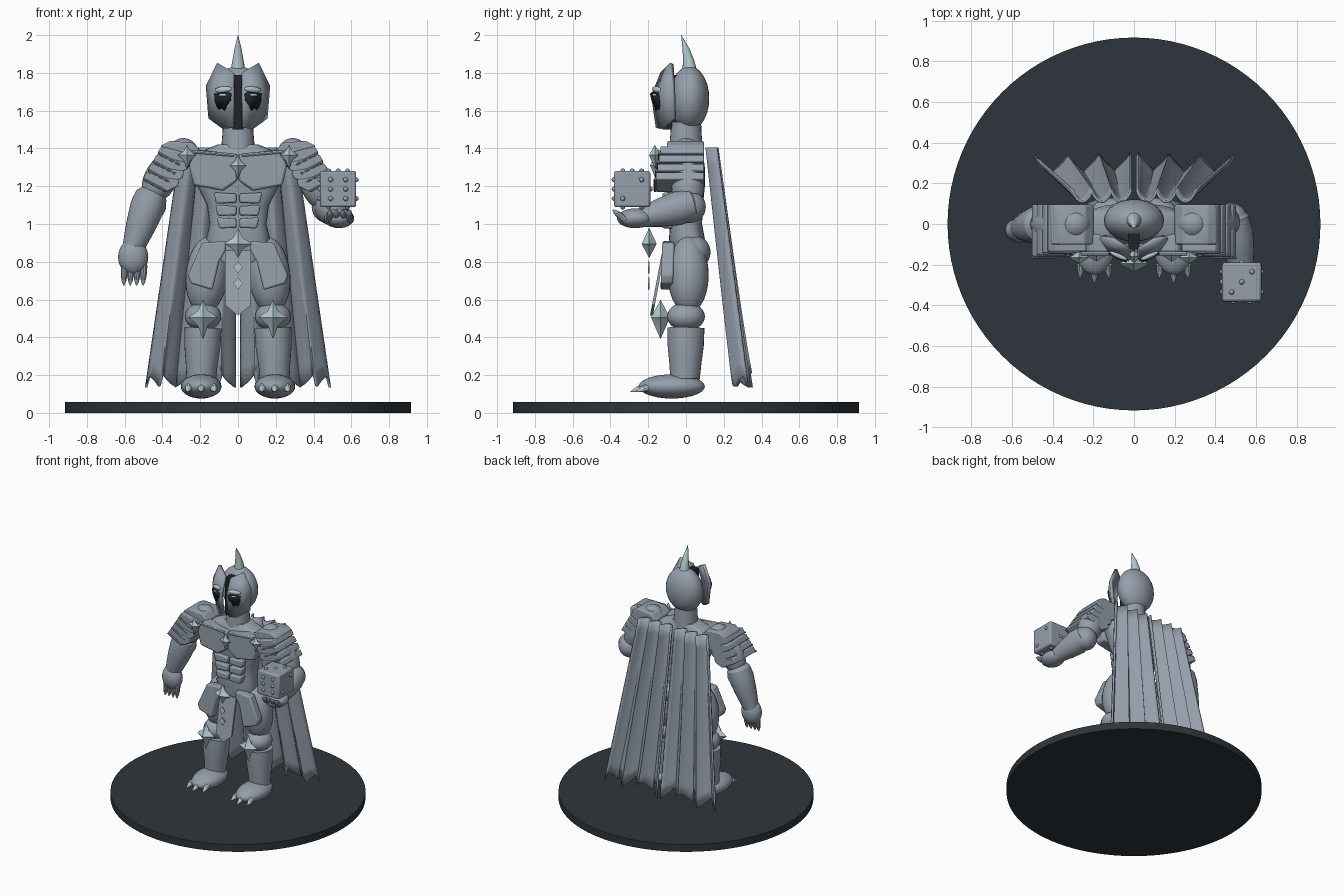
import bpy, bmesh, math
from mathutils import Vector, Matrix

if "Cube" in bpy.data.objects:
    bpy.data.objects.remove(bpy.data.objects["Cube"])


def material(name, rgb):
    m = bpy.data.materials.new(name)
    m.diffuse_color = (*rgb, 1)
    m.use_nodes = True
    m.node_tree.nodes["Principled BSDF"].inputs["Base Color"].default_value = m.diffuse_color
    return m


BODY = material("blue_grey", (0.30, 0.345, 0.405))
DARK = material("near_black", (0.015, 0.018, 0.022))
GEM = material("pale_teal", (0.46, 0.60, 0.63))
BASE = material("charcoal", (0.027, 0.036, 0.043))


def mesh(name, verts, faces, mat=BODY, thick=0, bevel=0):
    me = bpy.data.meshes.new(name)
    me.from_pydata([tuple(v) for v in verts], [], faces)
    bm = bmesh.new()
    bm.from_mesh(me)
    bmesh.ops.recalc_face_normals(bm, faces=bm.faces)
    bm.to_mesh(me)
    bm.free()
    me.materials.append(mat)
    ob = bpy.data.objects.new(name, me)
    bpy.context.collection.objects.link(ob)
    if thick:
        mod = ob.modifiers.new("thickness", 'SOLIDIFY')
        mod.thickness, mod.offset = thick, 0
    if bevel:
        mod = ob.modifiers.new("bevel", 'BEVEL')
        mod.width, mod.segments = bevel, 2
    return ob


def loft(name, rings, mat=BODY):
    n = len(rings[0])
    faces = [(k * n + i, k * n + (i + 1) % n, (k + 1) * n + (i + 1) % n, (k + 1) * n + i)
             for k in range(len(rings) - 1) for i in range(n)]
    faces += [tuple(range(n)), tuple(range((len(rings) - 1) * n, len(rings) * n))]
    return mesh(name, [v for r in rings for v in r], faces, mat)


def limb(name, a, b, profile, mat=BODY, n=24):
    # round section swept from a to b, profile holds (fraction, radius)
    a, b = Vector(a), Vector(b)
    q = (b - a).to_track_quat('Z', 'Y')
    return loft(name, [[a.lerp(b, t) + q @ Vector((r * math.cos(i * math.tau / n),
                r * math.sin(i * math.tau / n), 0)) for i in range(n)] for t, r in profile], mat)


def ball(name, c, r, mat=BODY, tilt=(0, 0, 0), seg=28):
    bm = bmesh.new()
    bmesh.ops.create_uvsphere(bm, u_segments=seg, v_segments=seg // 2, radius=1)
    me = bpy.data.meshes.new(name)
    bm.to_mesh(me)
    bm.free()
    me.materials.append(mat)
    ob = bpy.data.objects.new(name, me)
    ob.location, ob.scale, ob.rotation_euler = c, r, tilt
    bpy.context.collection.objects.link(ob)


def prism(name, pts, y0, y1, mat=BODY, s=1, bevel=0, slope=0):
    # outline in x,z extruded along y; slope moves y with height
    n = len(pts)
    v = [(s * x, y + slope * (z - pts[0][1]), z) for y in (y0, y1) for x, z in pts]
    f = [tuple(range(n)), tuple(range(n, 2 * n))]
    f += [(i, (i + 1) % n, n + (i + 1) % n, n + i) for i in range(n)]
    return mesh(name, v, f, mat, bevel=bevel)


def star(name, c, w, up, down, depth, mat=GEM):
    # four-pointed faceted gem
    k = 0.36
    o = [(0, up), (w * k, up * k), (w, 0), (w * k, -down * k), (0, -down),
         (-w * k, -down * k), (-w, 0), (-w * k, up * k)]
    v = [(c[0] + x, c[1], c[2] + z) for x, z in o]
    v += [(c[0], c[1] - depth, c[2]), (c[0], c[1] + depth, c[2])]
    mesh(name, v, [(i, (i + 1) % 8, a) for i in range(8) for a in (8, 9)], mat)


# Round stand
limb("stand", (0, 0, 0), (0, 0, 0.057), [(0, 0.917), (1, 0.917)], BASE, 96)

# Head, neck and horn
ball("head", (0, 0.018, 1.665), (0.148, 0.105, 0.17))
limb("neck", (0, 0, 1.36), (0, 0, 1.54), [(0, 0.09), (0.3, 0.088), (0.7, 0.082), (1, 0.08)])
loft("horn", [[(r * math.cos(a * math.tau / 16), y + r * math.sin(a * math.tau / 16), z)
     for a in range(16)] for z, y, r in ((1.80, 0.02, 0.04), (1.86, 0.015, 0.031),
                                         (1.93, 0.0, 0.018), (2.0, -0.025, 0.001))], GEM)
prism("mask_slot", [(-0.028, 1.5), (0.028, 1.5), (0.028, 1.79), (-0.028, 1.79)], -0.125, -0.03, DARK)

# Torso core, lofted from soft rectangular sections
rings = []
for z, rx, yf, yb in ((0.80, 0.12, -0.07, 0.07), (0.92, 0.17, -0.09, 0.10), (1.0, 0.15, -0.085, 0.085),
                      (1.1, 0.165, -0.09, 0.09), (1.2, 0.215, -0.105, 0.10),
                      (1.3, 0.25, -0.11, 0.10), (1.37, 0.23, -0.10, 0.09), (1.42, 0.11, -0.07, 0.07)):
    ring = []
    for i in range(24):
        c, s = math.cos(i * math.tau / 24), math.sin(i * math.tau / 24)
        ring.append((rx * math.copysign(abs(c) ** 0.75, c),
                     (yf + yb) / 2 + (yb - yf) / 2 * math.copysign(abs(s) ** 0.75, s), z))
    rings.append(ring)
loft("torso", rings)

# Loincloth, belt gem and hanging diamonds
prism("loincloth", [(-0.07, 0.86), (0.07, 0.86), (0.068, 0.57), (0, 0.515), (-0.068, 0.57)],
      -0.125, -0.11, slope=0.19)
star("belt_gem", (0, -0.195, 0.895), 0.075, 0.085, 0.075, 0.04)
for z in (0.77, 0.685):
    prism("small_diamond", [(0, z + 0.032), (0.024, z), (0, z - 0.032), (-0.024, z)], -0.2, -0.192, GEM)
star("chest_gem", (0, -0.16, 1.31), 0.045, 0.06, 0.075, 0.03)

for s, side in ((1, "left"), (-1, "right")):
    # Angular face mask
    mv = [(0.022, -0.125, 1.80), (0.022, -0.175, 1.68), (0.025, -0.15, 1.51), (0.105, -0.075, 1.85),
          (0.12, -0.13, 1.69), (0.075, -0.125, 1.505), (0.162, -0.065, 1.73), (0.148, -0.06, 1.56)]
    mesh(side + "_mask", [(s * x, y, z) for x, y, z in mv],
         [(0, 1, 4, 3), (1, 2, 5, 4), (3, 4, 6), (4, 5, 7, 6)], BODY, 0.022)
    eye = [(0.035, 1.69), (0.06, 1.70), (0.125, 1.69), (0.122, 1.65), (0.112, 1.62),
           (0.10, 1.605), (0.088, 1.615), (0.07, 1.60), (0.058, 1.63), (0.04, 1.65)]
    mesh(side + "_eye", [(s * x, -0.191 + 0.47 * (x - 0.025) + 0.15 * (1.68 - z), z) for x, z in eye],
         [tuple(range(10))], DARK, 0.006)
    ball(side + "_brow", (s * 0.078, -0.155, 1.712), (0.05, 0.014, 0.017), GEM, (0, s * 0.1, s * 0.44), 12)
    ball(side + "_iris", (s * 0.08, -0.161, 1.683), (0.035, 0.010, 0.009), GEM, (0, 0, s * 0.44), 12)

    # Breastplate and abdomen plates
    prism(side + "_breastplate", [(0.003, 1.37), (0.22, 1.395), (0.26, 1.31), (0.235, 1.205),
          (0.08, 1.175), (0.003, 1.23)], -0.14, -0.05, s=s, bevel=0.012)
    for k in range(3):
        z, w = 1.112 - 0.066 * k, 0.128 - 0.008 * k
        prism(side + "_abdomen_plate", [(0.008, z), (w - 0.012, z - 0.004), (w, z + 0.055),
              (0.008, z + 0.048)], -0.125, -0.06, s=s, bevel=0.01)
    limb(side + "_collar_trim", (s * 0.02, -0.145, 1.365), (s * 0.26, -0.145, 1.385),
         [(0, 0.009), (1, 0.009)], GEM, 8)
    star(side + "_shoulder_gem", (s * 0.27, -0.165, 1.365), 0.05, 0.055, 0.075, 0.03)

    # Layered shoulder armour
    ball(side + "_shoulder", (s * 0.29, 0, 1.375), (0.08, 0.08, 0.08))
    prism(side + "_shoulder_block", [(0.2, 1.39), (0.24, 1.43), (0.36, 1.44), (0.41, 1.415),
          (0.40, 1.36), (0.30, 1.31), (0.2, 1.33)], -0.10, 0.095, s=s, bevel=0.008)
    for k in range(4):
        x, z = 0.405 + 0.026 * k, 1.412 - 0.046 * k
        prism(side + "_shoulder_layer", [(x, z), (x + 0.022, z - 0.036), (x - 0.10, z - 0.105),
              (x - 0.165, z - 0.075), (x - 0.17, z - 0.04), (x - 0.11, z - 0.03)],
              -0.135 - 0.008 * k, 0.095, s=s, bevel=0.006)
        limb(side + "_layer_trim", (s * (x + 0.018), -0.14 - 0.008 * k, z - 0.036),
             (s * (x - 0.10), -0.14 - 0.008 * k, z - 0.1), [(0, 0.007), (1, 0.007)], BODY, 8)

    # Hip armour
    prism(side + "_hip_plate", [(0.06, 0.91), (0.19, 0.90), (0.265, 0.73), (0.25, 0.685),
          (0.135, 0.65), (0.10, 0.80), (0.065, 0.86)], -0.125, -0.06, s=s, bevel=0.01, slope=0.04)
    ball(side + "_hip", (s * 0.11, 0.04, 0.85), (0.11, 0.09, 0.09))

    # Leg
    ball(side + "_thigh", (s * 0.165, 0.012, 0.73), (0.112, 0.108, 0.205), tilt=(0, -s * 0.1, 0))
    ball(side + "_knee", (s * 0.185, 0, 0.51), (0.096, 0.1, 0.075))
    limb(side + "_shin", (s * 0.185, 0, 0.45), (s * 0.195, -0.005, 0.18),
         [(0, 0.098), (0.35, 0.096), (0.7, 0.085), (1, 0.078)])
    star(side + "_knee_gem", (s * 0.185, -0.135, 0.505), 0.078, 0.095, 0.115, 0.05)
    ball(side + "_foot", (s * 0.195, -0.075, 0.14), (0.108, 0.175, 0.064))
    for dx in (-0.065, 0, 0.065):
        y = -0.2 if dx else -0.225
        limb(side + "_toe_claw", (s * 0.195 + dx, y, 0.135), (s * 0.195 + dx * 1.1, y - 0.07, 0.112),
             [(0, 0.022), (0.4, 0.017), (1, 0.001)], GEM, 10)

# Lowered right arm
ball("right_upper_arm", (-0.41, 0, 1.24), (0.088, 0.085, 0.14), tilt=(0, 0.45, 0))
ball("right_elbow", (-0.465, 0.0, 1.10), (0.085, 0.08, 0.085))
limb("right_forearm", (-0.445, 0, 1.19), (-0.56, -0.02, 0.86),
     [(0, 0.05), (0.12, 0.085), (0.3, 0.092), (0.6, 0.08), (0.85, 0.065), (1, 0.055)])
ball("right_hand", (-0.555, -0.03, 0.825), (0.08, 0.062, 0.095))
for i in range(4):
    x = -0.605 + 0.034 * i
    limb("right_finger", (x + 0.004, -0.04, 0.78), (x, -0.05, 0.675),
         [(0, 0.02), (0.5, 0.018), (0.8, 0.012), (1, 0.003)], BODY, 10)

# Raised left arm with upturned hand
ball("left_upper_arm", (0.42, 0.01, 1.21), (0.09, 0.088, 0.15), tilt=(0, -0.4, 0))
ball("left_elbow", (0.475, 0.02, 1.09), (0.085, 0.085, 0.085))
limb("left_forearm", (0.475, 0.06, 1.11), (0.54, -0.25, 1.03),
     [(0, 0.05), (0.1, 0.083), (0.35, 0.09), (0.65, 0.075), (0.9, 0.055), (1, 0.05)])
ball("left_hand", (0.535, -0.27, 1.03), (0.08, 0.095, 0.052))
for i in range(4):
    x = 0.485 + 0.034 * i
    limb("left_finger", (x, -0.32, 1.02), (x + 0.003, -0.388, 1.075),
         [(0, 0.02), (0.5, 0.018), (0.8, 0.012), (1, 0.003)], BODY, 10)

# Cube with raised pips
cx, cy, cz, h = 0.53, -0.285, 1.185, 0.096
prism("dice_cube", [(cx - h, cz - h), (cx + h, cz - h), (cx + h, cz + h), (cx - h, cz + h)],
      cy - h, cy + h, bevel=0.012)
d = 0.05
corners = [(-d, -d), (-d, d), (d, -d), (d, d)]
pips = [((x, -h, z)) for x in (-d * 0.8, d * 0.8) for z in (-d, 0, d)]
pips += [(0, h, 0)]
pips += [(k * d, k * d, h) for k in (-1, 0, 1)] + [(x, y, -h) for x, y in corners]
pips += [(h, d, d), (h, -d, -d)] + [(-h, y, z) for y, z in corners + [(0, 0)]]
for p in pips:
    ball("dice_pip", (cx + p[0], cy + p[1], cz + p[2]), (0.013, 0.013, 0.013), BODY, seg=12)

# Pleated cape in two halves with a ragged hem
NU, NV = 48, 14
for s, side in ((1, "left"), (-1, "right")):
    v = []
    for j in range(NV + 1):
        t = j / NV
        for i in range(NU + 1):
            u = i / NU
            w = u * 3 % 1                      # three pleats per half
            fold = abs(math.sin(u * 3 * math.pi)) ** 0.7
            x = 0.016 + u * (0.285 + 0.185 * t) + 0.02 * math.sin(u * 6 * math.pi) * t
            y = 0.165 + 0.185 * t - (0.055 + 0.03 * t) * fold - 0.02 * u * t
            hem = 0.075 * abs(2 * ((u * 4.5) % 1) - 1) if u < 0.999 else 0
            z = 1.405 - t * (1.27 - (0.075 - hem if u < 0.999 else 0) * t ** 4)
            v.append((s * x, y, z))
    n = NU + 1
    mesh(side + "_cape", v, [(j * n + i, j * n + i + 1, (j + 1) * n + i + 1, (j + 1) * n + i)
                             for j in range(NV) for i in range(NU)], BODY, 0.014)

# Smooth round forms, keep plate edges crisp
bpy.ops.object.select_all(action='SELECT')
bpy.context.view_layer.objects.active = bpy.data.objects["head"]
bpy.ops.object.shade_smooth_by_angle(angle=math.radians(32))
